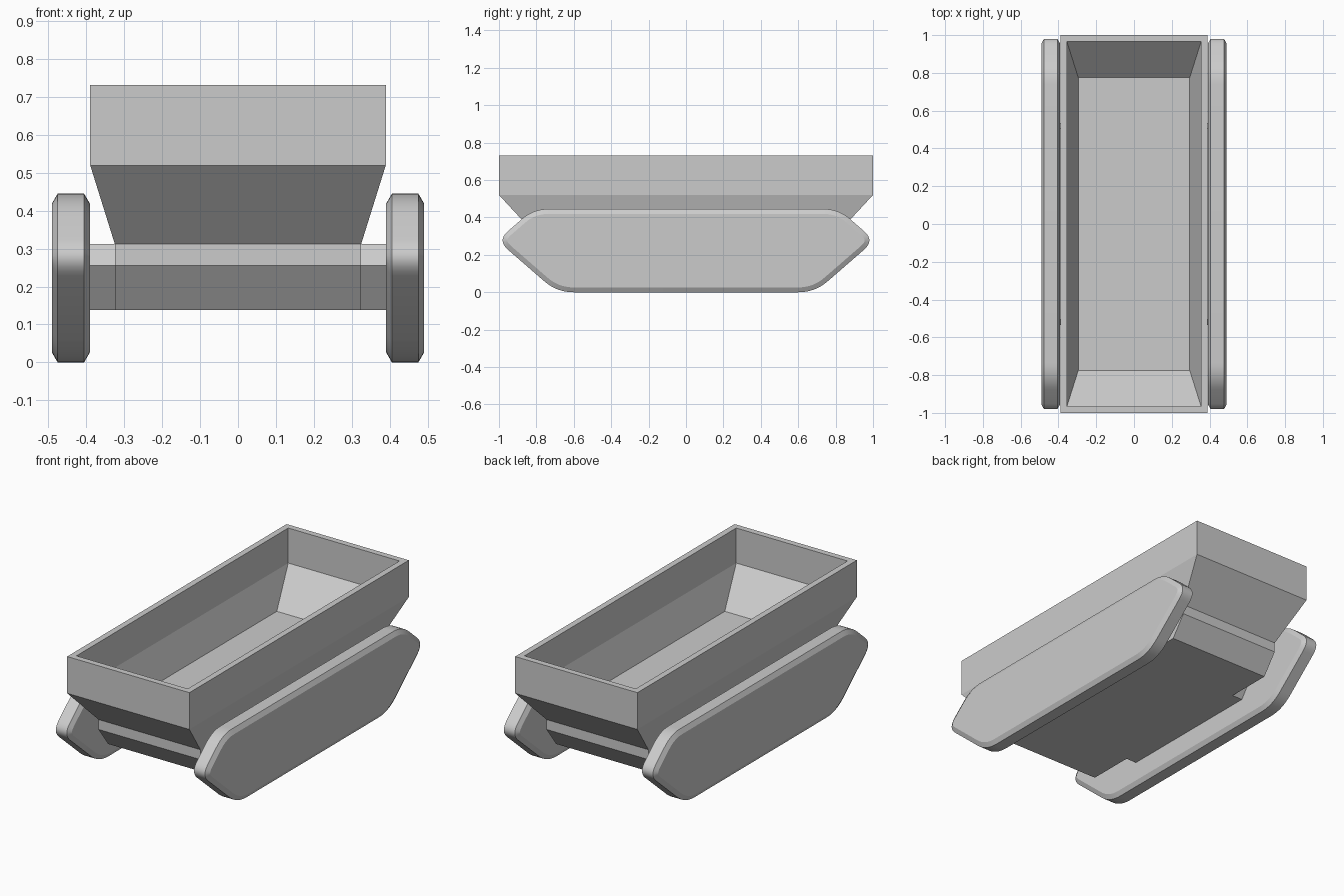
import bpy, bmesh, math
from mathutils import Vector

cube = bpy.data.objects.get("Cube")
if cube:
    bpy.data.objects.remove(cube, do_unlink=True)

grey = bpy.data.materials.new("plain grey")
grey.use_nodes = True
COLOUR = (0.6, 0.6, 0.6, 1)
grey.diffuse_color = COLOUR
grey.node_tree.nodes["Principled BSDF"].inputs["Base Color"].default_value = COLOUR


def finish(name, bm):
    """Turn a bmesh into a named object with the shared material."""
    bmesh.ops.recalc_face_normals(bm, faces=bm.faces)
    mesh = bpy.data.meshes.new(name)
    bm.to_mesh(mesh)
    bm.free()
    mesh.materials.append(grey)
    obj = bpy.data.objects.new(name, mesh)
    bpy.context.collection.objects.link(obj)
    return obj


def prism(profile, x0, x1):
    """Extrude a y-z profile along x; returns the bmesh and its two end caps."""
    bm = bmesh.new()
    a, b = [[bm.verts.new((x, y, z)) for y, z in profile] for x in (x0, x1)]
    caps = [bm.faces.new(a[::-1]), bm.faces.new(b)]
    for i in range(len(a)):
        j = (i + 1) % len(a)
        bm.faces.new((a[i], a[j], b[j], b[i]))
    bmesh.ops.recalc_face_normals(bm, faces=bm.faces)
    return bm, caps


def mirrored(half):
    """Complete a profile given from bottom to top on the +y side."""
    return half + [(-y, z) for y, z in reversed(half)]


def rounded(corners, steps=8):
    """Round each (y, z, tangent length) corner of a closed outline."""
    points = []
    for i, (y, z, cut) in enumerate(corners):
        p = Vector((y, z))
        before = Vector(corners[i - 1][:2])
        after = Vector(corners[(i + 1) % len(corners)][:2])
        a = p + (before - p).normalized() * cut
        b = p + (after - p).normalized() * cut
        for k in range(steps + 1):
            t = k / steps
            points.append(tuple(a * (1 - t) ** 2 + p * 2 * t * (1 - t) + b * t * t))
    return points


# Open hopper: rectangular rings (half width, half length, height), outside to inside
rings = [(0.325, 0.807, 0.312), (0.39, 1.0, 0.52), (0.39, 1.0, 0.732),
         (0.355, 0.965, 0.732), (0.355, 0.965, 0.53), (0.295, 0.775, 0.34)]
bm = bmesh.new()
loops = [[bm.verts.new((sx * w, sy * l, h))
          for sx, sy in ((-1, -1), (1, -1), (1, 1), (-1, 1))] for w, l, h in rings]
for low, high in zip(loops, loops[1:]):
    for i in range(4):
        j = (i + 1) % 4
        bm.faces.new((low[i], low[j], high[j], high[i]))
bm.faces.new(loops[0][::-1])
bm.faces.new(loops[-1])
finish("hopper", bm)

# Chassis under the hopper
bm, _ = prism(mirrored([(0.72, 0.138), (0.807, 0.255), (0.807, 0.312)]), -0.325, 0.325)
finish("chassis", bm)

# Side brackets and tracks
bracket = mirrored([(0.45, 0.138), (0.535, 0.255), (0.505, 0.312)])
half = [(0.69, 0, 0.09), (1.009, 0.277, 0.075), (0.816, 0.445, 0.08)]
outline = rounded(half + [(-y, z, c) for y, z, c in reversed(half)])
for side, sign in (("left", 1), ("right", -1)):
    bm, _ = prism(bracket, sign * 0.325, sign * 0.392)
    finish(side + "_bracket", bm)

    bm, caps = prism(outline, sign * 0.406, sign * 0.476)
    bmesh.ops.inset_individual(bm, faces=caps, thickness=0.026, depth=0.015)
    track = finish(side + "_track", bm)
    bpy.ops.object.select_all(action="DESELECT")
    track.select_set(True)
    bpy.context.view_layer.objects.active = track
    bpy.ops.object.shade_smooth_by_angle(angle=math.radians(25))
